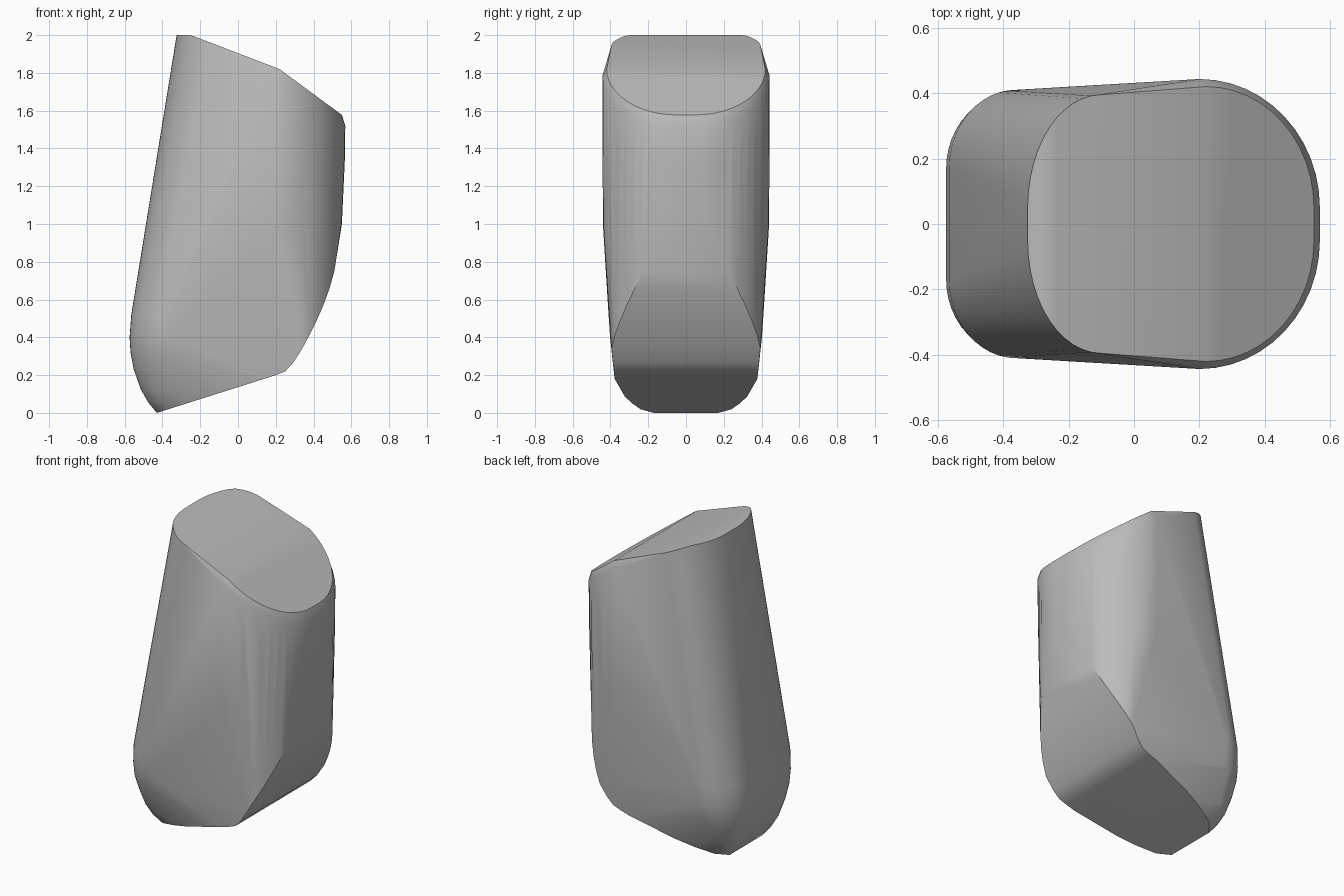
import bpy, bmesh
from math import sin, cos, pi, radians, sqrt

cube = bpy.data.objects.get("Cube")
if cube:
    bpy.data.objects.remove(cube, do_unlink=True)

STEPS = 12
points = []


def add(x, y, z):
    """Store a point and its mirror across y."""
    points.extend([(x, y, z), (x, -y, z)])


def roof(x):
    """Height of the two slanted top planes."""
    return min(2.0, 2.0 - (x + 0.25) * 0.383, 1.82 - (x - 0.22) * 0.735)


def corner(x_end, y_flat, x_side, y_side, height):
    """Rounded end of a cross-section, at the height given by a function of x."""
    for i in range(STEPS + 1):
        t = i / STEPS * pi / 2
        x = x_side + (x_end - x_side) * cos(t)
        add(x, y_flat + (y_side - y_flat) * sin(t), height(x))


# Top rim, slightly eased on the right
corner(-0.325, 0.05, -0.1, 0.395, roof)
corner(0.55, 0.05, 0.22, 0.42, roof)
corner(0.568, 0.05, 0.2, 0.443, lambda x: roof(x) - 0.045)

# Right side of the body
corner(0.566, 0.05, 0.2, 0.443, lambda x: 1.35)
corner(0.55, 0.05, 0.2, 0.44, lambda x: 1.0)

# Curved undercut on the right
for x, z in [(0.51, 0.75), (0.485, 0.66), (0.45, 0.565), (0.415, 0.485),
             (0.38, 0.415), (0.34, 0.34), (0.29, 0.262), (0.25, 0.22), (0.2, 0.2)]:
    y = 0.05 + 0.38 * sqrt(1 - ((x - 0.2) / 0.35) ** 2)
    add(x, min(y, 0.36 + z * 0.1), z)

# Left side of the body, rounding under towards the foot
for x_end, y_flat, x_side, y_side, z in [
        (-0.565, 0.17, -0.36, 0.41, 0.52), (-0.574, 0.17, -0.36, 0.402, 0.4),
        (-0.569, 0.17, -0.36, 0.39, 0.32), (-0.552, 0.17, -0.38, 0.345, 0.23),
        (-0.515, 0.17, -0.39, 0.3, 0.125), (-0.475, 0.17, -0.4, 0.25, 0.055)]:
    corner(x_end, y_flat, x_side, y_side, lambda x: z)

# Slanted underside
for x, y in [(-0.43, 0.17), (-0.37, 0.24), (-0.26, 0.29), (-0.15, 0.325), (0.14, 0.378)]:
    add(x, y, (x + 0.43) * 0.317)

# Wrap all sections in one convex skin
bm = bmesh.new()
for p in points:
    bm.verts.new(p)
bmesh.ops.remove_doubles(bm, verts=bm.verts, dist=0.002)
hull = bmesh.ops.convex_hull(bm, input=bm.verts)
loose = [v for v in bm.verts if not v.link_faces]
bmesh.ops.delete(bm, geom=loose, context="VERTS")
bmesh.ops.dissolve_limit(bm, angle_limit=radians(1), verts=bm.verts, edges=bm.edges)
bmesh.ops.recalc_face_normals(bm, faces=bm.faces)
mesh = bpy.data.meshes.new("stone_block")
bm.to_mesh(mesh)
bm.free()

block = bpy.data.objects.new("stone_block", mesh)
bpy.context.collection.objects.link(block)

# Plain grey
grey = bpy.data.materials.new("plain grey")
grey.use_nodes = True
colour = (0.5, 0.5, 0.5, 1)
grey.diffuse_color = colour
grey.node_tree.nodes["Principled BSDF"].inputs["Base Color"].default_value = colour
mesh.materials.append(grey)

bpy.context.view_layer.objects.active = block
block.select_set(True)
bpy.ops.object.shade_smooth_by_angle(angle=radians(30))
